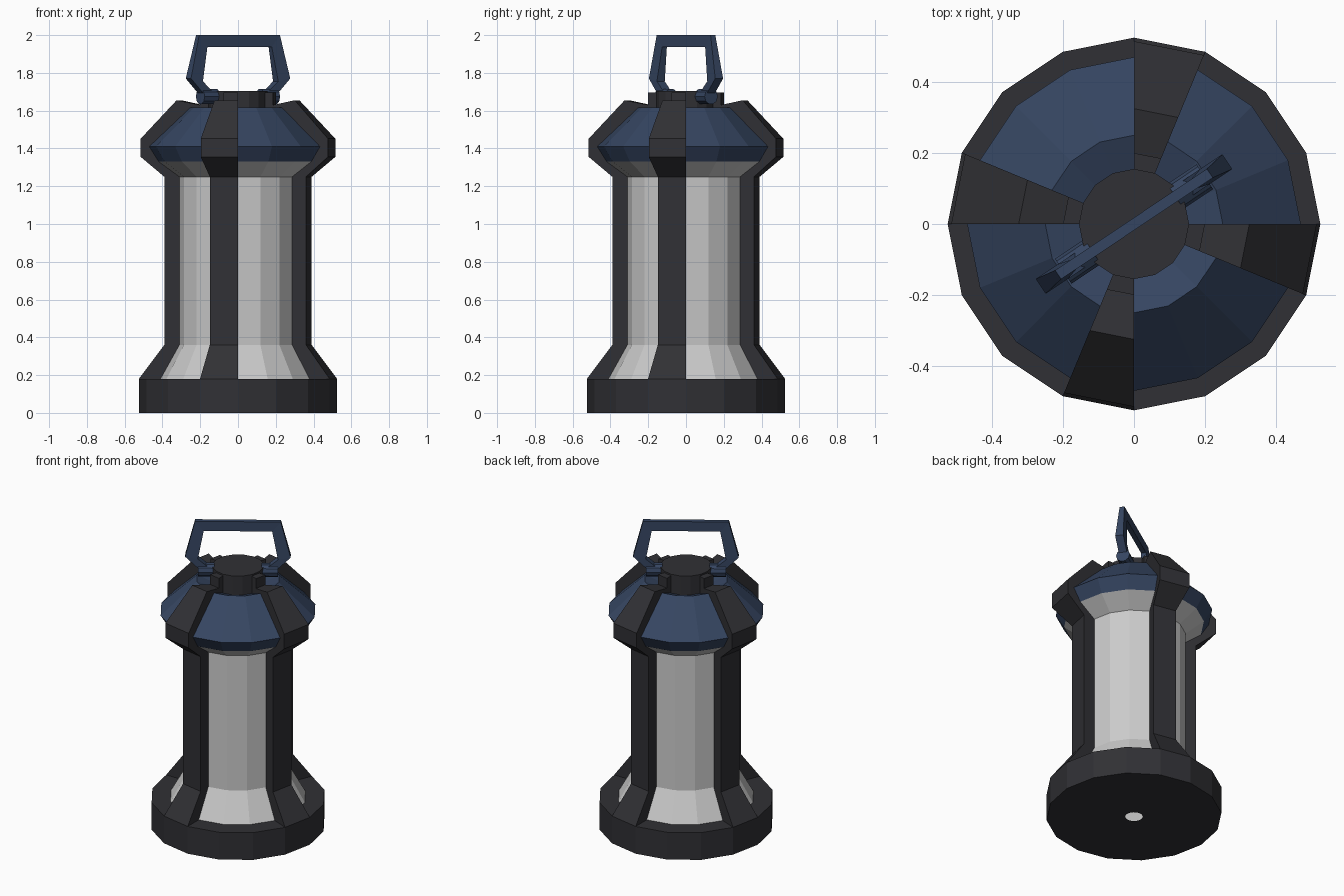
import bpy, bmesh
from math import sin, cos, tau, radians
from mathutils import Matrix

if "Cube" in bpy.data.objects:
    bpy.data.objects.remove(bpy.data.objects["Cube"])

N = 16  # sides of the lantern


def material(name, rgb):
    m = bpy.data.materials.new(name)
    m.diffuse_color = (*rgb, 1)
    m.use_nodes = True
    m.node_tree.nodes["Principled BSDF"].inputs["Base Color"].default_value = m.diffuse_color
    return m


DARK = material("dark_metal", (0.03, 0.03, 0.035))
BLUE = material("blue_metal", (0.036, 0.06, 0.12))


def finish(bm, name, mat=None):
    bmesh.ops.remove_doubles(bm, verts=bm.verts, dist=1e-5)
    mesh = bpy.data.meshes.new(name)
    bm.to_mesh(mesh)
    bm.free()
    if mat:
        mesh.materials.append(mat)
    obj = bpy.data.objects.new(name, mesh)
    bpy.context.collection.objects.link(obj)
    return obj


def lathe(name, profile, mat=None, sectors=range(N), back=None):
    """Turn (r, z) points over the given sectors; back closes the sector ends."""
    bm = bmesh.new()

    def ring(points, k):
        t = tau * k / N
        return [bm.verts.new((r * cos(t), r * sin(t), z)) for r, z in points]

    for k in sectors:
        a, b = ring(profile, k), ring(profile, k + 1)
        for i in range(len(profile) - 1):
            bm.faces.new((a[i], b[i], b[i + 1], a[i + 1]))
        if back:
            bm.faces.new(a + ring(back, k)[::-1])
            bm.faces.new((b + ring(back, k + 1)[::-1])[::-1])
    return finish(bm, name, mat)


ribs = [k for k in range(N) if k % 4 == 3]
gaps = [k for k in range(N) if k % 4 != 3]

# Panels between the ribs: glass tube and roof
glass = [(0.41, 0.18), (0.31, 0.36), (0.31, 1.25), (0.42, 1.33)]
roof = [(0.42, 1.33), (0.47, 1.41), (0.25, 1.618), (0.155, 1.58)]
lathe("glass_panels", glass, None, gaps)
lathe("roof_panels", roof, BLUE, gaps)

# Four upright ribs, one sector wide
rib = [(0.525, 0.18), (0.39, 0.36), (0.39, 1.25), (0.515, 1.355), (0.515, 1.452),
       (0.325, 1.655), (0.2, 1.63), (0.2, 1.695), (0.155, 1.695)]
lathe("ribs", rib, DARK, ribs, back=glass + roof[1:])

# Base with a small hole underneath, and top cap
lathe("base", [(0.053, 0), (0.525, 0), (0.525, 0.18), (0.41, 0.18)], DARK)
lathe("top_cap", [(0.155, 1.58), (0.155, 1.705), (0, 1.705)], DARK)

# Handle and its pivots lie across the middle of two opposite panels
turn = Matrix.Rotation(radians(33.75), 4, "Z")

# Handle sections: outer point, inner point, half width
half = [((0.225, 1.68), (0.175, 1.70), 0.025),
        ((0.316, 1.77), (0.240, 1.755), 0.025),
        ((0.257, 2.0), (0.205, 1.937), 0.015)]
sections = [(o, i, w, 1) for o, i, w in half] + [(o, i, w, -1) for o, i, w in half[::-1]]
bm = bmesh.new()
loops = [[bm.verts.new((s * p[0], y, p[1])) for p, y in ((o, -w), (o, w), (i, w), (i, -w))]
         for o, i, w, s in sections]
for a, b in zip(loops, loops[1:]):
    for j in range(4):
        n = (j + 1) % 4
        bm.faces.new((a[j], a[n], b[n], b[j]))
bm.faces.new(loops[0])
bm.faces.new(loops[-1])
bmesh.ops.recalc_face_normals(bm, faces=bm.faces)
bm.transform(turn)
finish(bm, "handle", BLUE)

# Pivot pins
bm = bmesh.new()
for side in (1, -1):
    place = turn @ Matrix.Translation((side * 0.19, 0, 1.675)) @ Matrix.Rotation(radians(90), 4, "Y")
    bmesh.ops.create_cone(bm, cap_ends=True, segments=10, radius1=0.042, radius2=0.042,
                          depth=0.1, matrix=place)
finish(bm, "handle_pivots", BLUE)
